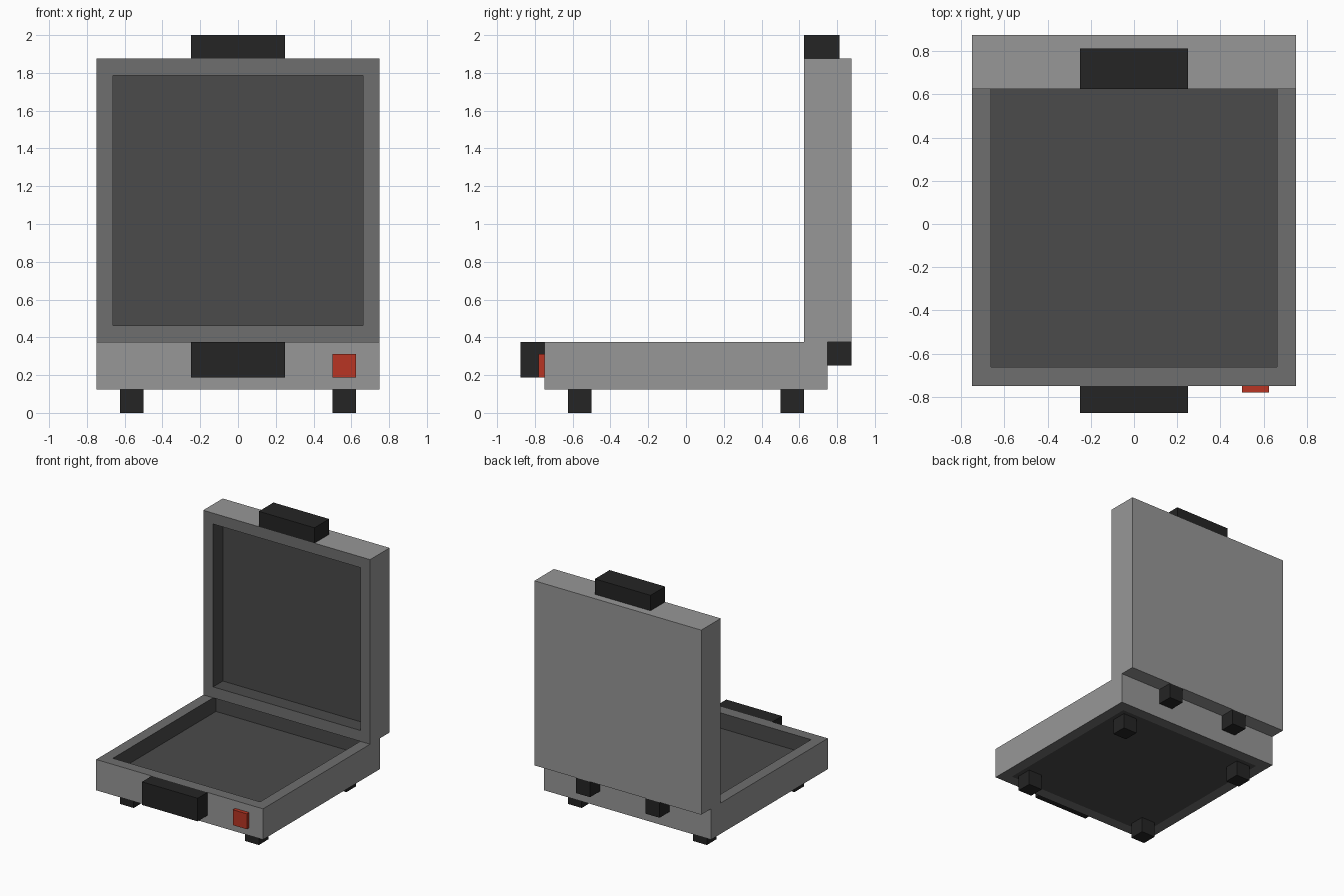
import bpy, bmesh, math
from mathutils import Matrix, Vector

cube = bpy.data.objects.get("Cube")
if cube:
    bpy.data.objects.remove(cube, do_unlink=True)


def material(name, rgb):
    m = bpy.data.materials.new(name)
    m.use_nodes = True
    m.diffuse_color = (*rgb, 1)
    m.node_tree.nodes["Principled BSDF"].inputs["Base Color"].default_value = (*rgb, 1)
    return m


SHELL = material("light grey shell", (0.309, 0.309, 0.309))
RIM = material("mid grey rim", (0.159, 0.159, 0.159))
PLATE = material("dark grey plate", (0.069, 0.069, 0.069))
BLACK = material("black plastic", (0.018, 0.018, 0.018))
RED = material("red switch", (0.479, 0.036, 0.017))


def finish(name, bm, mats):
    mesh = bpy.data.meshes.new(name)
    bm.to_mesh(mesh)
    bm.free()
    for m in mats:
        mesh.materials.append(m)
    ob = bpy.data.objects.new(name, mesh)
    bpy.context.collection.objects.link(ob)
    return ob


def box(name, lo, hi, mat):
    """Axis-aligned block between two corners."""
    lo, hi = Vector(lo), Vector(hi)
    bm = bmesh.new()
    bmesh.ops.create_cube(bm, size=1, matrix=Matrix.Translation((lo + hi) / 2)
                          @ Matrix.Diagonal((*(hi - lo), 1)))
    return finish(name, bm, [mat])


def tray(name, place, underside):
    """Square shell with a sunken cooking plate; optional inset panel beneath."""
    bm = bmesh.new()
    bmesh.ops.create_cube(bm, size=1, matrix=Matrix.Diagonal((1.5, 1.5, 0.25, 1)))
    bm.faces.ensure_lookup_table()
    top = next(f for f in bm.faces if f.normal.z > 0.9)
    bottom = next(f for f in bm.faces if f.normal.z < -0.9)
    # rim around the opening, then the recess itself
    for f in bmesh.ops.inset_region(bm, faces=[top], thickness=0.125)["faces"]:
        f.material_index = 1
    walls = bmesh.ops.inset_region(bm, faces=[top], thickness=0, depth=-0.125)["faces"]
    for f in walls + [top]:
        f.material_index = 2
    # flat panel and border on the underside
    if underside:
        for f in bmesh.ops.inset_region(bm, faces=[bottom], thickness=0.125)["faces"]:
            f.material_index = 1
        bottom.material_index = 2
    bm.transform(place)
    return finish(name, bm, [SHELL, RIM, PLATE])


# Two halves: the lid stands upright behind the base
tray("base", Matrix.Translation((0, 0, 0.25)), True)
tray("lid", Matrix.Translation((0, 0.75, 1.125)) @ Matrix.Rotation(math.pi / 2, 4, 'X'), False)

# Handles
box("base_handle", (-0.25, -0.875, 0.1875), (0.25, -0.75, 0.375), BLACK)
box("lid_handle", (-0.25, 0.625, 1.875), (0.25, 0.8125, 2.0), BLACK)

# Power switch
box("switch", (0.5, -0.78, 0.1875), (0.625, -0.75, 0.3125), RED)

# Feet and hinges, one set per side
for side, cx in (("left", 1), ("right", -1)):
    for end, cy in (("front", -0.5625), ("back", 0.5625)):
        x = cx * 0.5625
        box(f"{end}_{side}_foot", (x - 0.0625, cy - 0.0625, 0),
            (x + 0.0625, cy + 0.0625, 0.125), BLACK)
    x = cx * 0.3125
    box(f"{side}_hinge", (x - 0.0625, 0.75, 0.25), (x + 0.0625, 0.875, 0.375), BLACK)
